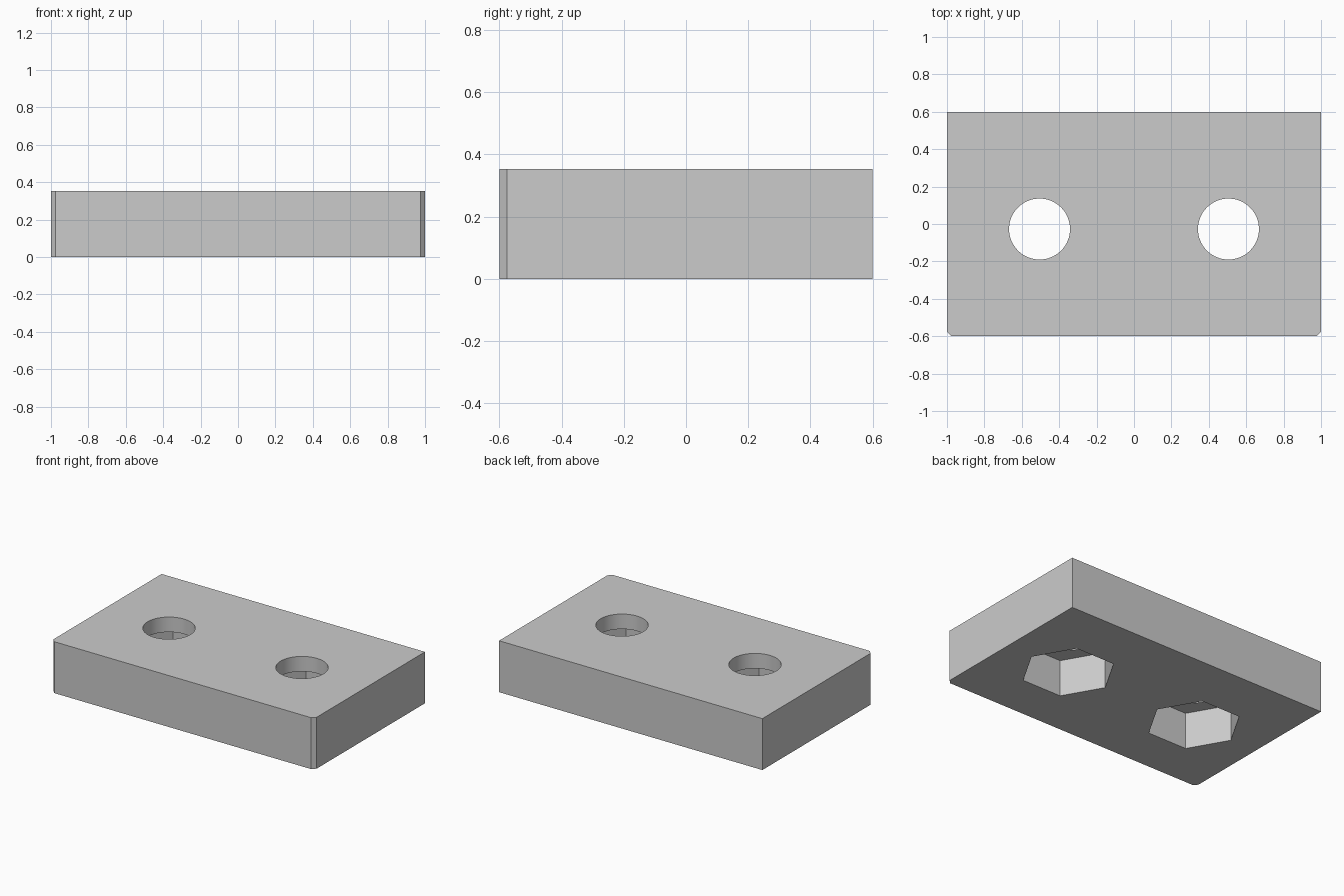
import bpy
import bmesh
from math import radians

cube = bpy.data.objects.get("Cube")
if cube:
    bpy.data.objects.remove(cube, do_unlink=True)

HALF_X, HALF_Y, HEIGHT = 1.0, 0.6, 0.353
CHAMFER = 0.025
HOLE_X, HOLE_Y, HOLE_R = 0.505, -0.027, 0.163
HEX_R, HEX_DEPTH = 0.296, 0.25

grey = bpy.data.materials.new("light grey")
grey.use_nodes = True
colour = (0.6, 0.6, 0.6, 1)
grey.diffuse_color = colour
grey.node_tree.nodes["Principled BSDF"].inputs["Base Color"].default_value = colour


def prism(name, outline, bottom, top):
    """Extrude an outline straight up between two heights."""
    bm = bmesh.new()
    base = bm.faces.new([bm.verts.new((x, y, bottom)) for x, y in outline])
    up = bmesh.ops.extrude_face_region(bm, geom=[base])["geom"]
    for v in up:
        if isinstance(v, bmesh.types.BMVert):
            v.co.z = top
    bmesh.ops.recalc_face_normals(bm, faces=bm.faces)
    mesh = bpy.data.meshes.new(name)
    bm.to_mesh(mesh)
    bm.free()
    obj = bpy.data.objects.new(name, mesh)
    bpy.context.collection.objects.link(obj)
    return obj


def cylinder(name, x, sides, radius, bottom, top):
    bpy.ops.mesh.primitive_cylinder_add(
        vertices=sides, radius=radius, depth=top - bottom,
        location=(x, HOLE_Y, (bottom + top) / 2))
    obj = bpy.context.object
    obj.name = name
    return obj


# Block with the two front corners chamfered
half = [(HALF_X - CHAMFER, -HALF_Y), (HALF_X, CHAMFER - HALF_Y), (HALF_X, HALF_Y)]
block = prism("mounting_block", half + [(-x, y) for x, y in reversed(half)], 0, HEIGHT)
block.data.materials.append(grey)

# Hexagonal nut pockets below, round bolt holes above
cutters = []
for side, x in (("right", -HOLE_X), ("left", HOLE_X)):
    pocket = cylinder(side + "_nut_pocket_cutter", x, 6, HEX_R, -0.1, HEX_DEPTH)
    pocket.rotation_euler.z = radians(30)
    hole = cylinder(side + "_bolt_hole_cutter", x, 64, HOLE_R, 0.15, HEIGHT + 0.1)
    cutters += [pocket, hole]

for cutter in cutters:
    cutter.hide_render = True
    cut = block.modifiers.new(cutter.name, "BOOLEAN")
    cut.operation = "DIFFERENCE"
    cut.solver = "EXACT"
    cut.object = cutter

# Apply the cuts and discard the cutters
bpy.ops.object.select_all(action="DESELECT")
block.select_set(True)
bpy.context.view_layer.objects.active = block
for cut in list(block.modifiers):
    bpy.ops.object.modifier_apply(modifier=cut.name)
for cutter in cutters:
    bpy.data.objects.remove(cutter, do_unlink=True)
bpy.ops.object.shade_smooth_by_angle(angle=radians(30))
